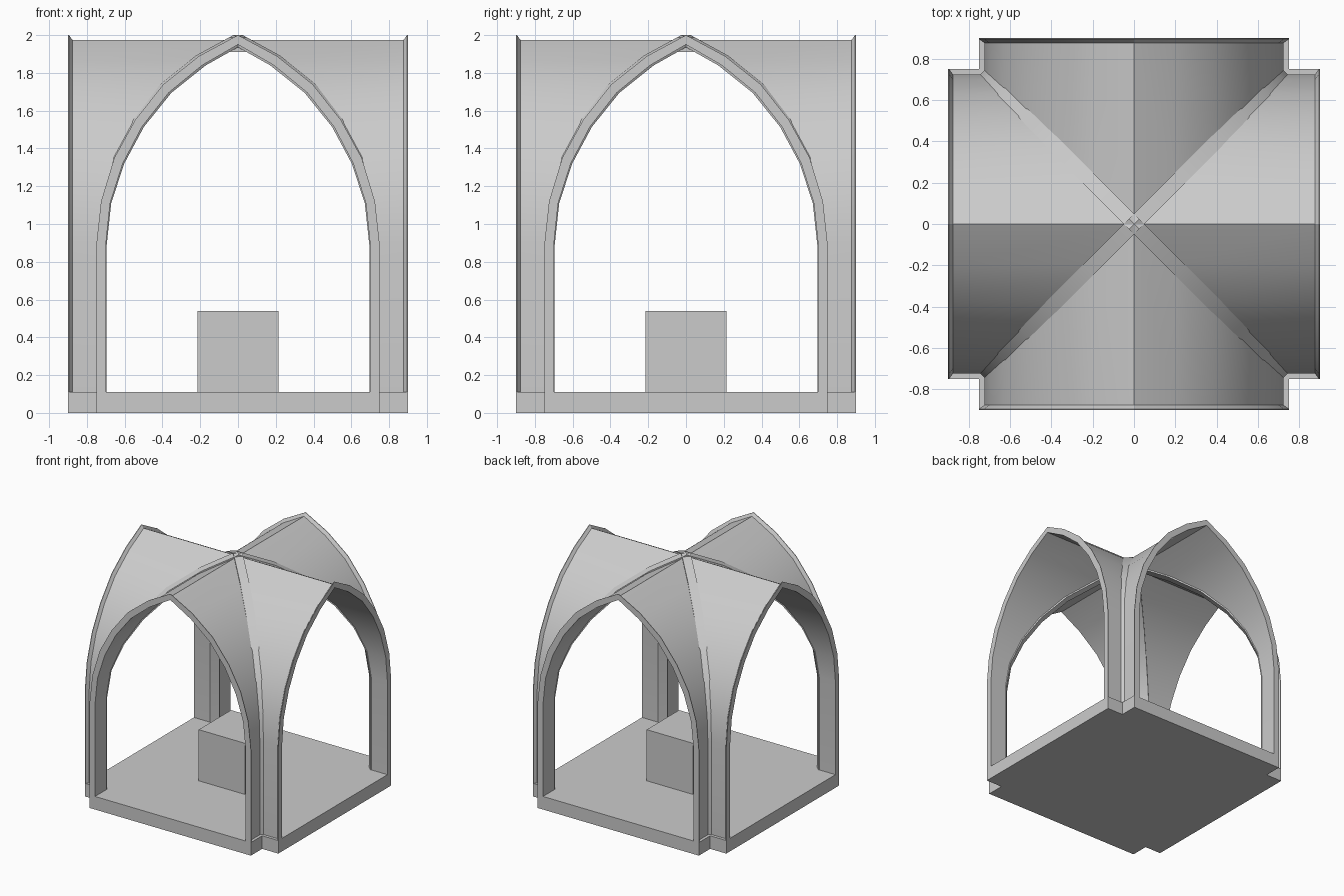
import bpy, bmesh, math
from mathutils import Matrix, Vector

cube = bpy.data.objects.get("Cube")
if cube:
    bpy.data.objects.remove(cube, do_unlink=True)

stone = bpy.data.materials.new("pale_grey_stone")
stone.use_nodes = True
grey = (0.6, 0.6, 0.6, 1)
stone.diffuse_color = grey
stone.node_tree.nodes["Principled BSDF"].inputs["Base Color"].default_value = grey

FLOOR = 0.11
# Half of the pointed arch, from springing to apex
OUTER = [(0.75, FLOOR), (0.75, 0.89), (0.725, 1.12), (0.655, 1.35),
         (0.545, 1.55), (0.395, 1.74), (0.205, 1.89), (0, 2.0)]
INNER = [(0.70, FLOOR), (0.70, 0.89), (0.677, 1.11), (0.61, 1.32),
         (0.508, 1.515), (0.367, 1.695), (0.19, 1.84), (0, 1.95)]
WEB = [((a + c) / 2, (b + d) / 2) for (a, b), (c, d) in zip(OUTER, INNER)]


def full_arch(half):
    """Mirror a half arch into a full one, running from -x to +x."""
    return [(-x, z) for x, z in half] + half[-2::-1]


def finish(name, bm, smooth=False):
    bmesh.ops.recalc_face_normals(bm, faces=bm.faces)
    mesh = bpy.data.meshes.new(name)
    bm.to_mesh(mesh)
    bm.free()
    mesh.materials.append(stone)
    obj = bpy.data.objects.new(name, mesh)
    bpy.context.collection.objects.link(obj)
    if smooth:
        bpy.ops.object.select_all(action="DESELECT")
        obj.select_set(True)
        bpy.context.view_layer.objects.active = obj
        bpy.ops.object.shade_smooth_by_angle(angle=math.radians(30))
    return obj


def prism(name, points, direction, smooth=False):
    """Extrude a closed outline along a direction."""
    bm = bmesh.new()
    face = bm.faces.new([bm.verts.new(p) for p in points])
    new = bmesh.ops.extrude_face_region(bm, geom=[face])["geom"]
    bmesh.ops.translate(bm, vec=direction,
                        verts=[v for v in new if isinstance(v, bmesh.types.BMVert)])
    return finish(name, bm, smooth)


def box(name, half, bottom, top):
    corners = [(-half, -half), (half, -half), (half, half), (-half, half)]
    return prism(name, [(x, y, bottom) for x, y in corners], (0, 0, top - bottom))


def vault_arm(name, angle):
    """One vault arm: mitred soffit, flared end rim and mitred outer shell."""
    rings = [(INNER, lambda x: abs(x) + 0.045), (INNER, lambda x: 0.9),
             (OUTER, lambda x: 0.9), (OUTER, lambda x: 0.895),
             (WEB, lambda x: 0.877), (WEB, lambda x: abs(x))]
    bm = bmesh.new()
    loops = [[bm.verts.new((x, depth(x), z)) for x, z in full_arch(half)]
             for half, depth in rings]
    for a, b in zip(loops, loops[1:]):
        for i in range(len(a) - 1):
            bm.faces.new((a[i], a[i + 1], b[i + 1], b[i]))
    bmesh.ops.rotate(bm, verts=bm.verts, matrix=Matrix.Rotation(angle, 3, "Z"))
    return finish(name, bm, True)


def diagonal_rib(name, side):
    """A slim arch spanning two opposite corners."""
    top = [(x * 0.735 / 0.75, z) for x, z in full_arch(OUTER)]
    under = [(x * 0.72 / 0.70, z) for x, z in full_arch(INNER)]
    across = Vector((-0.025, 0.025 * side, 0))
    outline = [Vector((t, t * side, z)) - across for t, z in top + under[::-1]]
    return prism(name, outline, across * 2, True)


# Cross-shaped floor slab
quarter = [(0.9, -0.75), (0.9, 0.75), (0.75, 0.75)]
outline = []
for turn in range(4):
    rot = Matrix.Rotation(turn * math.pi / 2, 3, "Z")
    outline += [rot @ Vector((x, y, 0)) for x, y in quarter]
prism("floor_slab", outline, (0, 0, FLOOR))

# Central block
box("altar_block", 0.215, FLOOR, 0.54)

# Four vault arms
for i, label in enumerate(("back", "right", "front", "left")):
    vault_arm(label + "_vault_arm", i * math.pi / 2)

# Crossing ribs and the small boss beneath them
diagonal_rib("diagonal_rib_a", 1)
diagonal_rib("diagonal_rib_b", -1)
box("keystone", 0.04, 1.91, 1.96)
